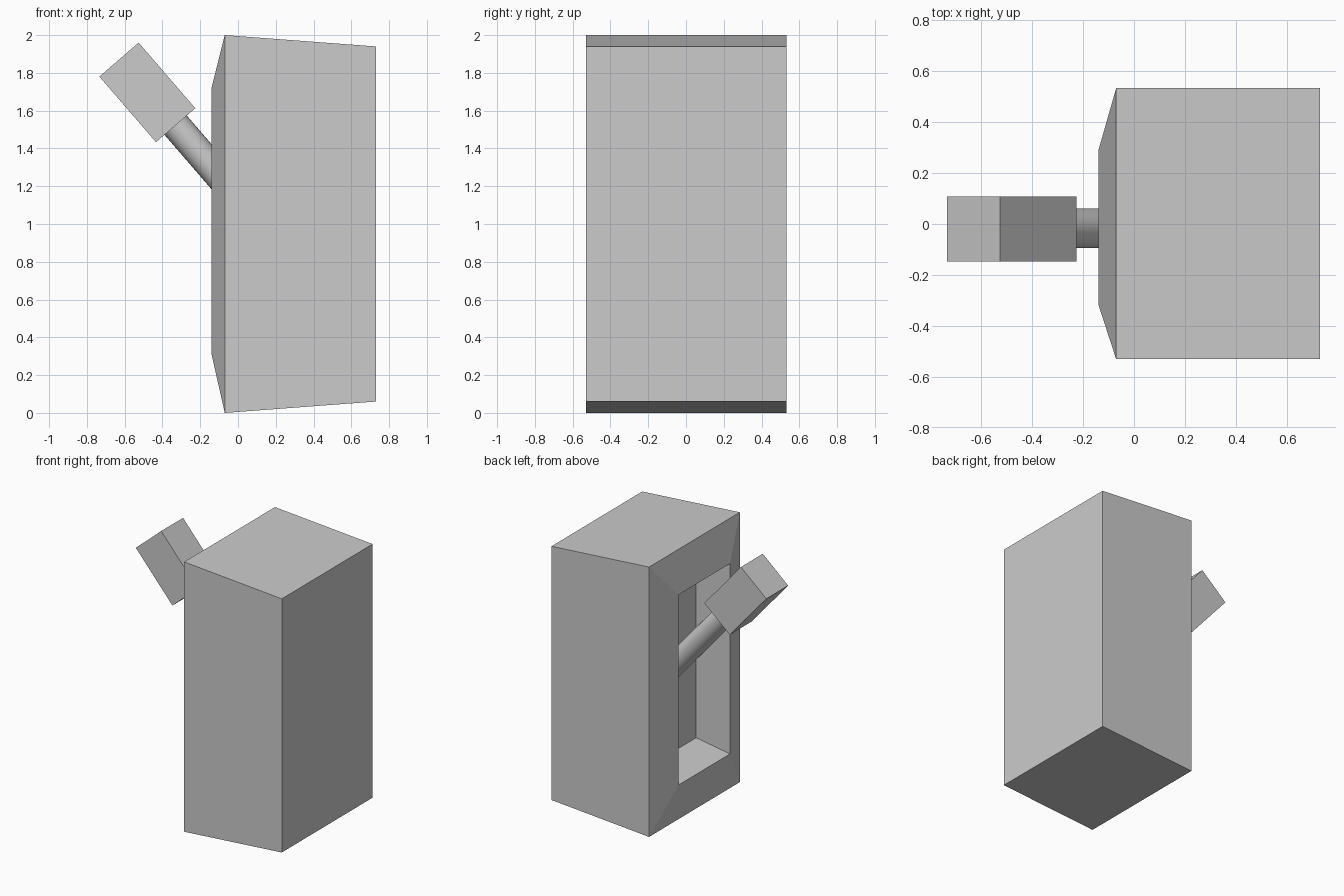
import bpy, bmesh, math
from mathutils import Vector

if "Cube" in bpy.data.objects:
    bpy.data.objects.remove(bpy.data.objects["Cube"])

# Housing: rectangular rings from the back wall, round the rim, into the recess
rings = [  # x, y min, y max, z min, z max
    (0.73, -0.53, 0.533, 0.06, 1.94),
    (-0.07, -0.53, 0.533, 0.0, 2.0),
    (-0.14, -0.315, 0.287, 0.31, 1.72),
    (0.12, -0.29, 0.265, 0.37, 1.66),
]
bm = bmesh.new()
loops = [[bm.verts.new((x, y, z)) for y, z in ((y0, z0), (y1, z0), (y1, z1), (y0, z1))]
         for x, y0, y1, z0, z1 in rings]
for a, b in zip(loops, loops[1:]):
    for i in range(4):
        j = (i + 1) % 4
        bm.faces.new((a[i], a[j], b[j], b[i]))
bm.faces.new(loops[0])
bm.faces.new(loops[-1])
bmesh.ops.recalc_face_normals(bm, faces=bm.faces)
mesh = bpy.data.meshes.new("housing")
bm.to_mesh(mesh)
bm.free()
bpy.context.collection.objects.link(bpy.data.objects.new("housing", mesh))

# Lever axis: from the recess wall up and outwards
axis = Vector((-0.654, 0, 0.757)).normalized()
tilt = math.atan2(axis.x, axis.z)
joint = Vector((-0.33, -0.017, 1.523))   # where the rod meets the handle

# Rod
length = 0.71
bpy.ops.mesh.primitive_cylinder_add(vertices=32, radius=0.078, depth=length,
                                    location=joint - axis * (length / 2 - 0.01),
                                    rotation=(0, tilt, 0))
rod = bpy.context.object
rod.name = "lever_rod"
bpy.ops.object.shade_smooth_by_angle(angle=math.radians(40))

# Handle block
bpy.ops.mesh.primitive_cube_add(size=1, location=joint + axis * 0.2295 + Vector((0, -0.003, 0)),
                                rotation=(0, tilt, 0))
handle = bpy.context.object
handle.name = "lever_handle"
handle.scale = (0.275, 0.256, 0.459)
